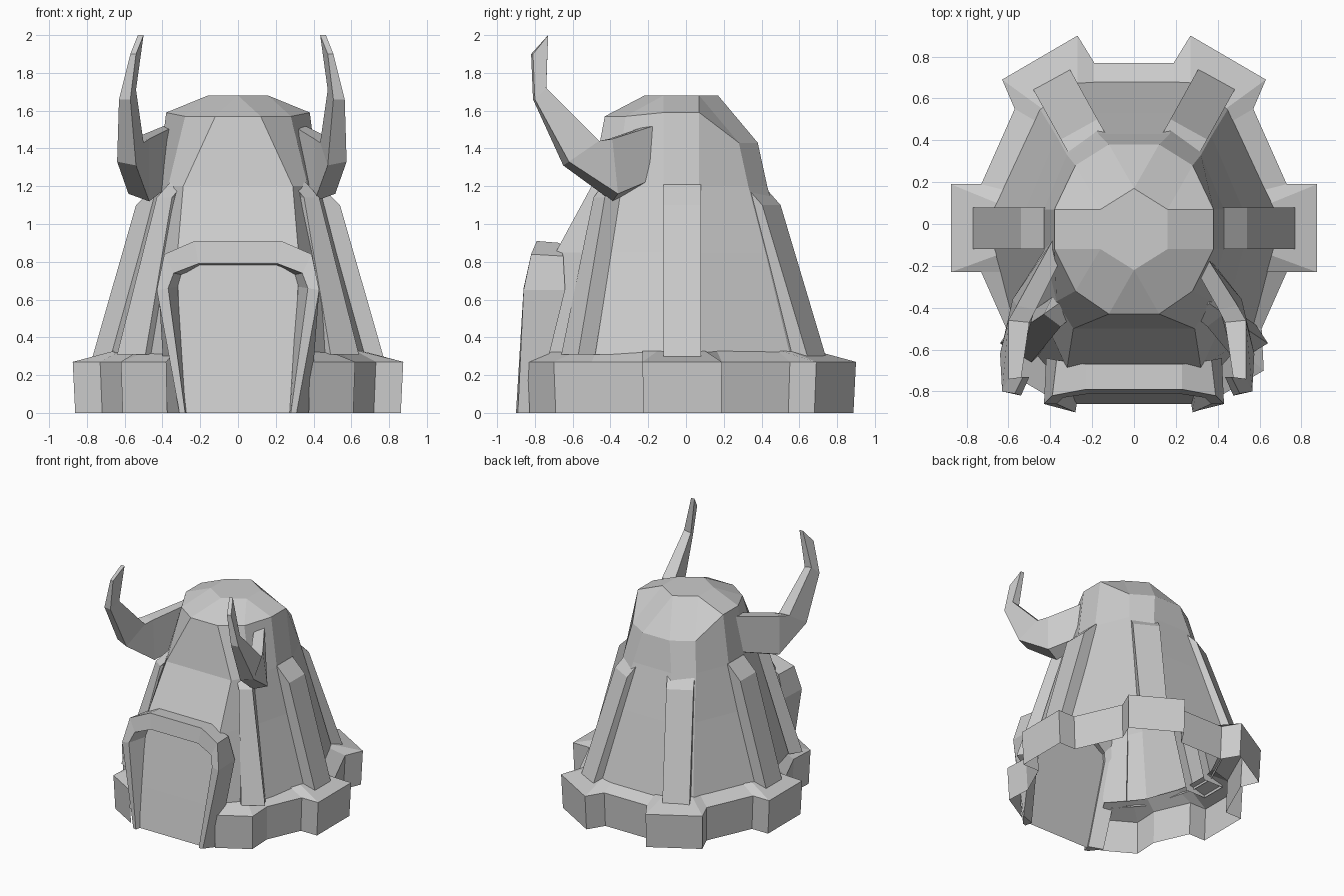
import bpy
import bmesh
from math import cos, sin, radians
from mathutils import Vector

default_cube = bpy.data.objects.get("Cube")
if default_cube:
    bpy.data.objects.remove(default_cube, do_unlink=True)

stone = bpy.data.materials.new("pale_grey")
stone.use_nodes = True
stone.diffuse_color = (.6, .6, .6, 1)
stone.node_tree.nodes["Principled BSDF"].inputs["Base Color"].default_value = (.6, .6, .6, 1)


def loft(name, sections, closed=True, cap_start=False, cap_end=False):
    """Skin a row of matching cross-sections with flat quads."""
    bm = bmesh.new()
    rows = [[bm.verts.new(p) for p in section] for section in sections]
    count = len(rows[0])
    for a, b in zip(rows, rows[1:]):
        for i in range(count if closed else count - 1):
            j = (i + 1) % count
            bm.faces.new((a[i], a[j], b[j], b[i]))
    if cap_start:
        bm.faces.new(rows[0])
    if cap_end:
        bm.faces.new(rows[-1])
    bmesh.ops.remove_doubles(bm, verts=bm.verts, dist=.001)
    bmesh.ops.recalc_face_normals(bm, faces=bm.faces)
    mesh = bpy.data.meshes.new(name)
    bm.to_mesh(mesh)
    bm.free()
    mesh.materials.append(stone)
    obj = bpy.data.objects.new(name, mesh)
    bpy.context.collection.objects.link(obj)
    return obj


def flip(points):
    return [(-x, y, z) for x, y, z in points]


def both_halves(half):
    """Complete a left half outline with its mirror image."""
    return list(half) + flip(reversed(half))


def level(outline, z, scale=1):
    """Place a flat outline at a height."""
    return [(x * scale, y * scale, z) for x, y in outline]


# Domed crown and sloping walls, front to back along the left half
crown_top = level([(0, -.22), (.16, -.12), (.16, -.12),
                   (.16, .07), (.16, .07), (0, .17)], 1.68)
crown_rim = [(.12, -.43, 1.57), (.28, -.32, 1.57), (.38, -.12, 1.59),
             (.38, .07, 1.59), (.28, .28, 1.43), (.12, .38, 1.43)]
shoulder = level([(.29, -.50), (.37, -.37), (.43, -.12),
                  (.43, .07), (.32, .33), (.17, .43)], 1.2)
door_head = level([(.32, -.69), (.44, -.43), (.52, -.12),
                   (.52, .07), (.37, .42), (.22, .53)], .85)
wall_foot = level([(.31, -.80), (.56, -.52), (.67, -.12),
                   (.67, .08), (.45, .55), (.30, .68)], .31)
loft("crown_and_walls",
     [both_halves(s) for s in (crown_top, crown_rim, shoulder, door_head, wall_foot)],
     cap_start=True)

# Door panel carries the front wall down to the ground
loft("door_panel",
     [[(-.31, -.80, .31), (.31, -.80, .31)], [(-.28, -.86, 0), (.28, -.86, 0)]],
     closed=False)


# Raised ribs radiating down the side and back walls
def rib(name, angle, reach):
    a = radians(angle)
    out = Vector((cos(a), sin(a), 0))
    side = Vector((-sin(a), cos(a), 0)) * .1
    centre = Vector((0, -.02, 0))
    sections = []
    for inner, outer, z in ((.36, .43, 1.21), (.38, .54, 1.1), (.6, reach, .28)):
        up = Vector((0, 0, z))
        sections.append([centre + up + out * r + side * s for r, s in
                         ((inner, -1), (outer, -1), (outer, 1), (inner, 1))])
    loft(name, sections, closed=False, cap_start=True)


for label, angle, reach in (("side", 0, .775), ("back", 61, .82)):
    rib(label + "_rib_left", angle, reach)
    rib(label + "_rib_right", 180 - angle, reach)

# Front ribs flare out beside the door
front_rib = [
    level([(.28, -.40), (.28, -.43), (.36, -.38), (.36, -.35)], 1.22),
    level([(.30, -.42), (.35, -.49), (.43, -.43), (.39, -.35)], 1.14),
    level([(.43, -.60), (.49, -.66), (.64, -.57), (.58, -.48)], .31),
]
loft("front_rib_left", front_rib, closed=False, cap_start=True)
loft("front_rib_right", [flip(s) for s in front_rib], closed=False, cap_start=True)

# Stepped base ring, bulging around every rib
ring_outer = [(.38, -.84), (.62, -.70), (.61, -.50), (.73, -.23), (.875, -.23),
              (.875, .19), (.73, .19), (.57, .55), (.63, .69), (.27, .90), (.19, .77)]
ring_inner = [(.32, -.72), (.46, -.56), (.52, -.47), (.61, -.23), (.63, -.14),
              (.63, .09), (.61, .16), (.45, .48), (.41, .53), (.27, .66), (.19, .64)]


def ring_row(outline, z, scale=1):
    return both_halves(level(outline, z, scale))


loft("base_ring",
     [ring_row(ring_inner, .335), ring_row(ring_outer, .27),
      ring_row(ring_outer, 0, .985)],
     closed=False)

# Arched door frame: outer front, inner front, inner back, outer back corners
arch = [
    [(.31, -.89, 0), (.28, -.90, 0), (.27, -.84, 0), (.38, -.80, 0)],
    [(.43, -.86, .65), (.37, -.86, .66), (.31, -.70, .67), (.42, -.64, .65)],
    [(.39, -.82, .84), (.34, -.83, .74), (.29, -.68, .73), (.37, -.65, .83)],
    [(.23, -.79, .91), (.21, -.81, .79), (.20, -.66, .78), (.23, -.67, .90)],
]
loft("door_frame", arch + [flip(s) for s in reversed(arch)],
     cap_start=True, cap_end=True)

# Curved horns: inner top, outer top, outer bottom, inner bottom corners
horn_base = [(.34, -.18, 1.53), (.42, -.17, 1.52), (.43, -.17, 1.24), (.37, -.19, 1.22)]
horn_curve = [
    [(.47, -.41, 1.45), (.56, -.39, 1.45), (.58, -.36, 1.16), (.47, -.39, 1.12)],
    [(.50, -.47, 1.43), (.60, -.46, 1.44), (.64, -.62, 1.33), (.54, -.65, 1.31)],
    [(.54, -.74, 1.71), (.60, -.74, 1.72), (.63, -.80, 1.66), (.57, -.81, 1.66)],
    [(.50, -.73, 2), (.53, -.73, 2), (.57, -.81, 1.9), (.54, -.82, 1.9)],
]


def horn(name, side, inset, sink):
    """Set a horn closer to the head by inset, its root pushed back by sink."""
    root = [(x - sink / 3, y + sink, z) for x, y, z in horn_base]
    loft(name, [[(side * (x - inset), y, z) for x, y, z in s]
                for s in [root] + horn_curve],
         cap_start=True, cap_end=True)


horn("horn_left", 1, .065, 0)
horn("horn_right", -1, 0, .09)
